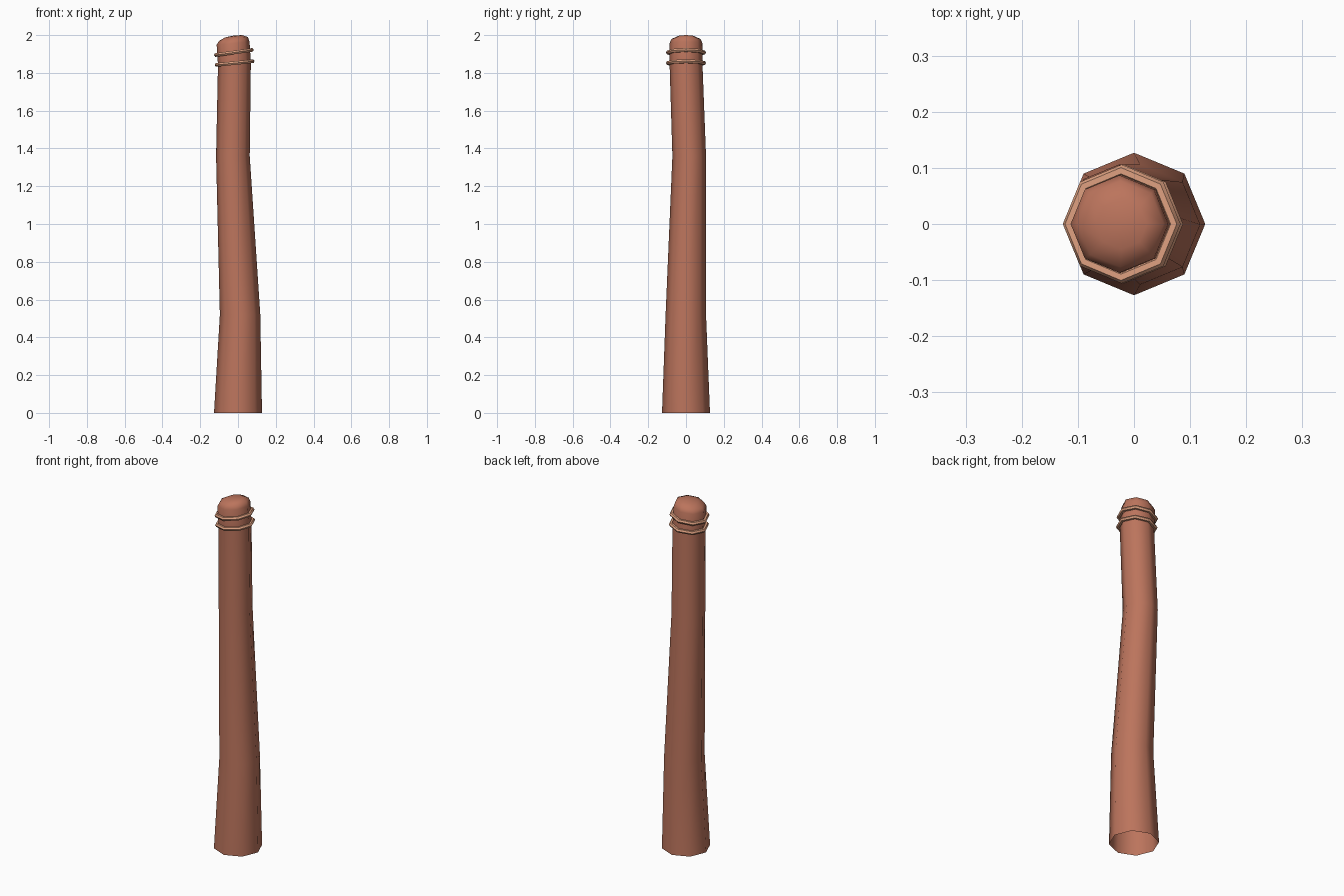
import bpy
import bmesh
from math import atan, cos, pi, sin, tau, radians

SIDES = 8

cube = bpy.data.objects.get("Cube")
if cube:
    bpy.data.objects.remove(cube, do_unlink=True)


def make_material(name, color):
    mat = bpy.data.materials.new(name)
    mat.use_nodes = True
    mat.diffuse_color = (*color, 1)
    mat.node_tree.nodes["Principled BSDF"].inputs["Base Color"].default_value = (*color, 1)
    return mat


wood = make_material("reddish_brown_wood", (0.50, 0.175, 0.108))
rope = make_material("tan_rope", (0.72, 0.35, 0.215))


def finish(bm, name, mat):
    bmesh.ops.recalc_face_normals(bm, faces=bm.faces)
    mesh = bpy.data.meshes.new(name)
    bm.to_mesh(mesh)
    bm.free()
    mesh.materials.append(mat)
    obj = bpy.data.objects.new(name, mesh)
    bpy.context.collection.objects.link(obj)
    bpy.ops.object.select_all(action="DESELECT")
    obj.select_set(True)
    bpy.context.view_layer.objects.active = obj
    return obj


def bridge(bm, loop_a, loop_b):
    n = len(loop_a)
    for i in range(n):
        j = (i + 1) % n
        bm.faces.new((loop_a[i], loop_a[j], loop_b[j], loop_b[i]))


# Bent post with a tilted rounded top: centre x, centre y, height, radius, slope
sections = [
    (0, 0, 0, 0.127, 0),
    (0.011, -0.001, 0.52, 0.107, 0),
    (-0.027, 0.017, 1.36, 0.089, 0),
    (-0.019, 0, 1.85, 0.087, 0.08),
    (-0.026, 0, 1.957, 0.087, 0.10),
    (-0.024, 0, 1.979, 0.077, 0.13),
    (-0.022, 0, 1.994, 0.045, 0.13),
]
bm = bmesh.new()
loops = []
for cx, cy, z, r, slope in sections:
    loops.append([
        bm.verts.new((cx + r * cos(a), cy + r * sin(a), z + slope * r * cos(a)))
        for a in (tau * i / SIDES for i in range(SIDES))
    ])
for lower, upper in zip(loops, loops[1:]):
    bridge(bm, lower, upper)
tip = bm.verts.new((-0.021, 0, 1.998))
for i in range(SIDES):
    bm.faces.new((loops[-1][i], loops[-1][(i + 1) % SIDES], tip))
finish(bm, "post", wood)
bpy.ops.object.shade_smooth()


# Rope bands wrapped around the neck
def rope_band(name, location, slope, major=0.095, minor=0.011, tube_sides=6):
    bm = bmesh.new()
    rings = []
    for i in range(SIDES):
        a = tau * i / SIDES
        ring = []
        for k in range(tube_sides):
            b = tau * k / tube_sides
            r = major + minor * cos(b)
            ring.append(bm.verts.new((r * cos(a), r * sin(a), minor * sin(b))))
        rings.append(ring)
    for i in range(SIDES):
        bridge(bm, rings[i], rings[(i + 1) % SIDES])
    obj = finish(bm, name, rope)
    bpy.ops.object.shade_smooth_by_angle(angle=radians(50))
    obj.location = location
    obj.rotation_euler.y = -atan(slope)


rope_band("upper_rope_band", (-0.022, 0, 1.908), 0.14)
rope_band("lower_rope_band", (-0.018, 0, 1.852), 0.10)
